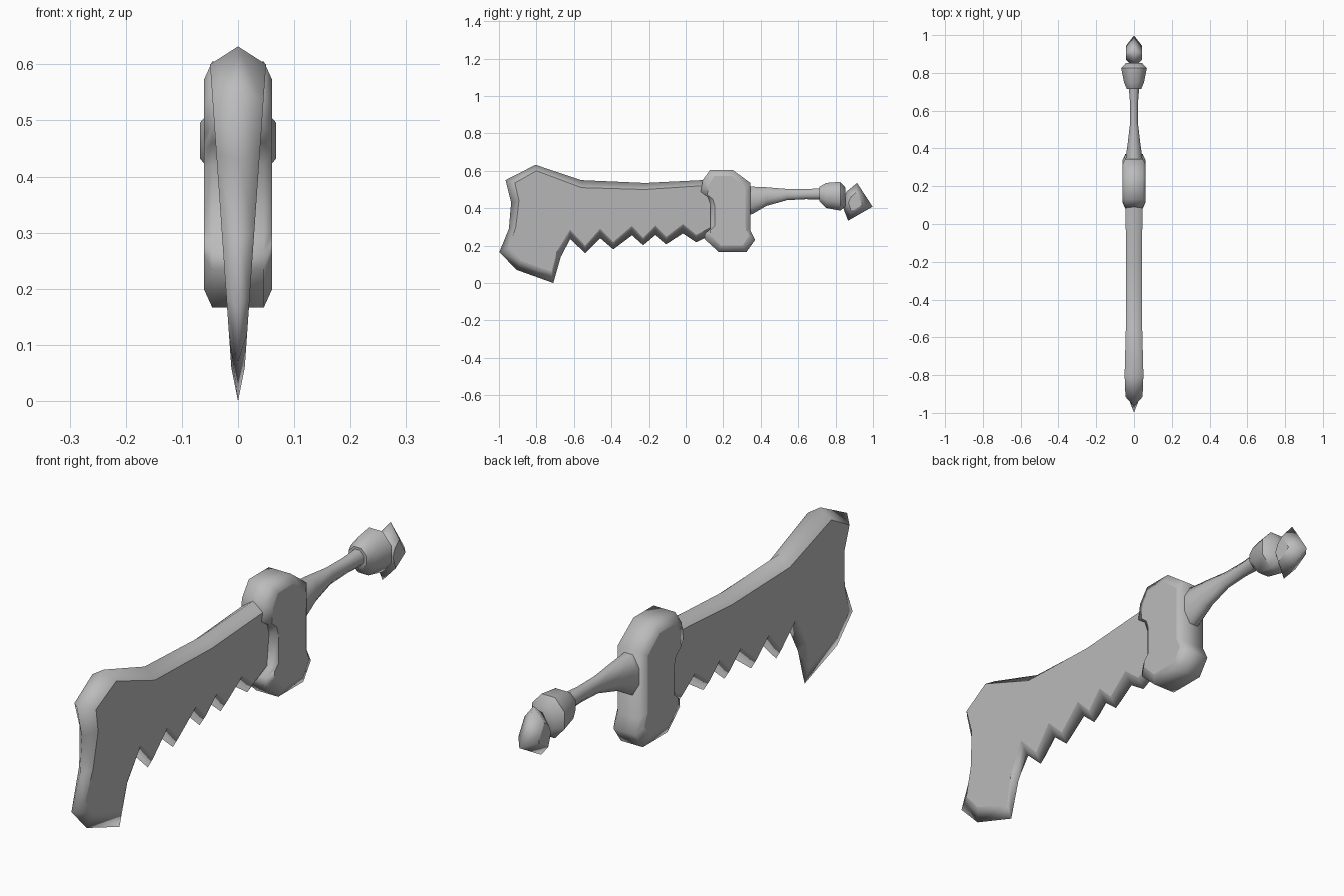
import bpy, bmesh, math

cube = bpy.data.objects.get("Cube")
if cube:
    bpy.data.objects.remove(cube, do_unlink=True)

steel = bpy.data.materials.new("grey steel")
steel.use_nodes = True
GREY = (0.5, 0.5, 0.5, 1)
steel.diffuse_color = GREY
steel.node_tree.nodes["Principled BSDF"].inputs["Base Color"].default_value = GREY


def loft(name, rings, flat_caps=True, sharp_angle=None):
    """Skin a list of equal-length point rings and cap both ends."""
    bm = bmesh.new()
    loops = [[bm.verts.new(p) for p in ring] for ring in rings]
    n = len(loops[0])
    for a, b in zip(loops, loops[1:]):
        for i in range(n):
            j = (i + 1) % n
            bm.faces.new((a[i], a[j], b[j], b[i])).smooth = True
    for loop in (loops[0], loops[-1]):
        bm.faces.new(loop).smooth = not flat_caps
    bmesh.ops.recalc_face_normals(bm, faces=bm.faces)
    me = bpy.data.meshes.new(name)
    bm.to_mesh(me)
    bm.free()
    me.materials.append(steel)
    ob = bpy.data.objects.new(name, me)
    bpy.context.collection.objects.link(ob)
    if sharp_angle:
        bpy.ops.object.select_all(action='DESELECT')
        ob.select_set(True)
        bpy.context.view_layer.objects.active = ob
        bpy.ops.object.shade_smooth_by_angle(angle=math.radians(sharp_angle))
    return ob


def at_x(outline, x):
    return [(x, y, z) for y, z in outline]


def shrink(outline, cy, cz, sy, sz):
    return [(cy + (y - cy) * sy, cz + (z - cz) * sz) for y, z in outline]


# Blade: each entry is (ridge y, ridge z, side y, side z)
profile = [
    (0.20, 0.555, 0.20, 0.525), (0.085, 0.55, 0.085, 0.52),
    (-0.22, 0.535, -0.22, 0.50), (-0.56, 0.55, -0.56, 0.51),
    (-0.805, 0.632, -0.80, 0.60), (-0.965, 0.55, -0.915, 0.535),
    (-0.935, 0.43, -0.893, 0.44), (-0.947, 0.29, -0.91, 0.30),
    (-0.998, 0.165, -0.945, 0.19), (-0.905, 0.07, -0.885, 0.12),
    (-0.71, 0.0, -0.72, 0.06), (-0.67, 0.14, -0.69, 0.17),
]
# Saw teeth: valley then tip
teeth = [(-0.62, 0.235, -0.54, 0.16), (-0.46, 0.24, -0.39, 0.18),
         (-0.29, 0.255, -0.23, 0.202), (-0.165, 0.257, -0.105, 0.207),
         (-0.015, 0.265, 0.055, 0.218)]
for vy, vz, ty, tz in teeth:
    profile += [(vy, vz, vy, vz + 0.05), (ty, tz, ty, tz + 0.04)]
profile.append((0.20, 0.29, 0.20, 0.33))


def blade_side(sign):
    # The blade is a wedge, thicker toward its spine
    return [(sign * (0.012 + 0.07 * (z - 0.06)), y, z) for _, _, y, z in profile]


loft("blade", [blade_side(-1), [(0, y, z) for y, z, _, _ in profile], blade_side(1)])

# Guard: block with chamfered side rims
guard = [(0.13, 0.605), (0.25, 0.605), (0.345, 0.535), (0.345, 0.28),
         (0.37, 0.23), (0.325, 0.167), (0.175, 0.167), (0.10, 0.235),
         (0.103, 0.265), (0.132, 0.29), (0.132, 0.42), (0.118, 0.46),
         (0.08, 0.487), (0.09, 0.55)]
guard_side = shrink(guard, 0.23, 0.386, 0.77, 0.85)
loft("guard", [at_x(guard_side, -0.061), at_x(guard, -0.046),
               at_x(guard, 0.046), at_x(guard_side, 0.061)])


def octagon(y, cz, rx, rz):
    k = math.cos(math.pi / 8)
    return [(rx / k * math.cos(a), y, cz + rz / k * math.sin(a))
            for a in (math.pi / 8 + i * math.pi / 4 for i in range(8))]


# Grip: waisted, flaring into the guard
loft("handle", [octagon(*s) for s in (
    (0.31, 0.438, 0.046, 0.085), (0.36, 0.443, 0.043, 0.072),
    (0.43, 0.462, 0.033, 0.05), (0.54, 0.473, 0.02, 0.03),
    (0.64, 0.475, 0.021, 0.027), (0.75, 0.477, 0.03, 0.031))], sharp_angle=60)

# Collar at the end of the grip
loft("collar", [octagon(*s) for s in (
    (0.715, 0.475, 0.038, 0.04), (0.75, 0.468, 0.053, 0.067),
    (0.825, 0.464, 0.068, 0.077), (0.853, 0.46, 0.042, 0.05))], sharp_angle=50)

# Pommel: pointed diamond, thick in the middle
diamond = [(0.83, 0.43), (0.86, 0.49), (0.915, 0.535), (0.998, 0.408), (0.867, 0.333)]
face = shrink(diamond, 0.9, 0.43, 0.45, 0.5)
loft("pommel", [at_x(face, -0.042), at_x(diamond, 0), at_x(face, 0.042)])
